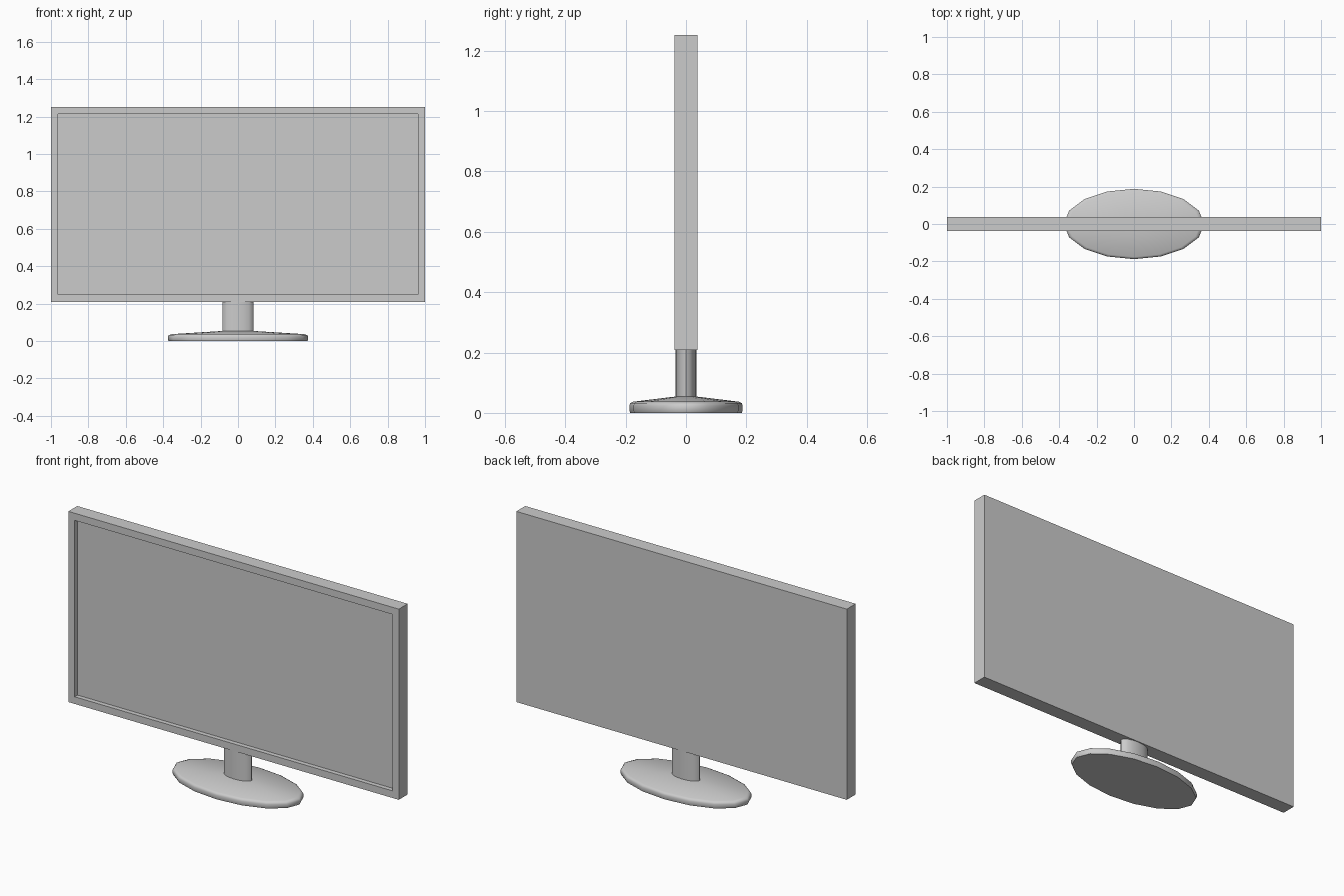
import bpy, bmesh, math

if "Cube" in bpy.data.objects:
    bpy.data.objects.remove(bpy.data.objects["Cube"])

SIDES = 16


def make_object(name, bm):
    bmesh.ops.recalc_face_normals(bm, faces=bm.faces)
    mesh = bpy.data.meshes.new(name)
    bm.to_mesh(mesh)
    bm.free()
    obj = bpy.data.objects.new(name, mesh)
    bpy.context.collection.objects.link(obj)
    return obj


def elliptic_lathe(name, profile):
    """Stack of ellipses (half_x, half_y, z), capped at both ends."""
    bm = bmesh.new()
    rings = []
    for rx, ry, z in profile:
        rings.append([bm.verts.new((rx * math.cos(2 * math.pi * i / SIDES),
                                    ry * math.sin(2 * math.pi * i / SIDES), z))
                      for i in range(SIDES)])
    for low, high in zip(rings, rings[1:]):
        for i in range(SIDES):
            j = (i + 1) % SIDES
            bm.faces.new((low[i], low[j], high[j], high[i]))
    bm.faces.new(rings[0])
    bm.faces.new(rings[-1])
    obj = make_object(name, bm)
    bpy.ops.object.select_all(action='DESELECT')
    obj.select_set(True)
    bpy.context.view_layer.objects.active = obj
    bpy.ops.object.shade_smooth_by_angle(angle=math.radians(50))
    return obj


# Display panel with a recessed screen in the front face
bm = bmesh.new()
bmesh.ops.create_cube(bm, size=1)
for v in bm.verts:
    v.co = (v.co.x * 2.0, v.co.y * 0.077, 0.7305 + v.co.z * 1.043)
bm.normal_update()
front = min(bm.faces, key=lambda f: f.calc_center_median().y)
bmesh.ops.inset_region(bm, faces=[front], thickness=0.055)
screen = bmesh.ops.extrude_face_region(bm, geom=[front])
bmesh.ops.translate(bm, vec=(0, 0.025, 0),
                    verts=[g for g in screen['geom'] if isinstance(g, bmesh.types.BMVert)])
if front.is_valid:
    bm.faces.remove(front)
make_object("display_panel", bm)

# Oval foot with a rounded rim and a gently sloped top
elliptic_lathe("stand_base", [
    (0.371, 0.185, 0.0),
    (0.375, 0.188, 0.008),
    (0.375, 0.188, 0.024),
    (0.370, 0.185, 0.032),
    (0.355, 0.176, 0.037),
    (0.083, 0.036, 0.054),
])

# Oval neck joining the foot to the panel
elliptic_lathe("stand_neck", [(0.083, 0.035, 0.045), (0.083, 0.035, 0.215)])
